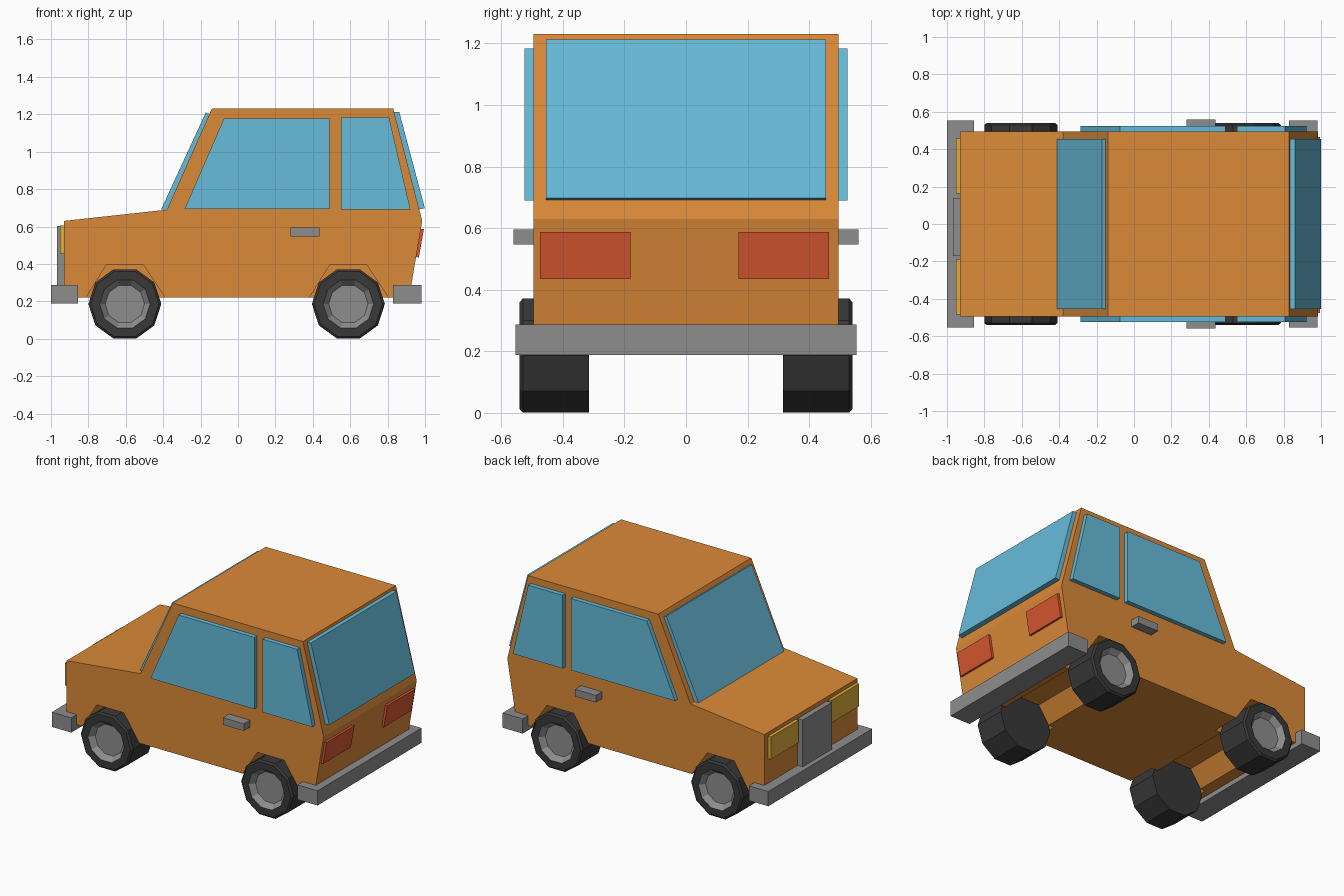
import bpy, bmesh, math

if "Cube" in bpy.data.objects:
    bpy.data.objects.remove(bpy.data.objects["Cube"])


def mat(name, r, g, b):
    m = bpy.data.materials.new(name)
    m.diffuse_color = (r, g, b, 1)
    m.use_nodes = True
    m.node_tree.nodes["Principled BSDF"].inputs["Base Color"].default_value = m.diffuse_color
    return m


ORANGE = mat("orange_paint", 0.71, 0.255, 0.04)
GLASS = mat("blue_glass", 0.135, 0.50, 0.70)
GREY = mat("grey_metal", 0.27, 0.27, 0.27)
RUBBER = mat("black_rubber", 0.04, 0.04, 0.04)
RED = mat("red_lamp", 0.70, 0.095, 0.032)
YELLOW = mat("yellow_lamp", 0.76, 0.42, 0.045)


def finish(name, bm, *mats):
    bmesh.ops.recalc_face_normals(bm, faces=bm.faces)
    me = bpy.data.meshes.new(name)
    bm.to_mesh(me)
    bm.free()
    for m in mats:
        me.materials.append(m)
    ob = bpy.data.objects.new(name, me)
    bpy.context.collection.objects.link(ob)
    return ob


def prism(name, pts, y0, y1, m):
    """Extrude an x-z outline from y0 to y1."""
    bm = bmesh.new()
    f = bm.faces.new([bm.verts.new((x, y0, z)) for x, z in pts])
    ext = bmesh.ops.extrude_face_region(bm, geom=[f])["geom"]
    bmesh.ops.translate(bm, vec=(0, y1 - y0, 0),
                        verts=[v for v in ext if isinstance(v, bmesh.types.BMVert)])
    return finish(name, bm, m)


def rect(x0, x1, z0, z1):
    return [(x0, z0), (x1, z0), (x1, z1), (x0, z1)]


def wheel(name, x, side):
    """Ten-sided lathe: tyre with a dished metal hub on the outer side."""
    rings = [(0.195, 0.315), (0.195, 0.53), (0.183, 0.54), (0.135, 0.54), (0.105, 0.505)]
    n, bm, rows = 10, bmesh.new(), []
    for r, y in rings:
        rows.append([bm.verts.new((x + r * math.cos(2 * math.pi * i / n), side * y,
                                   0.186 + r * math.sin(2 * math.pi * i / n)))
                     for i in range(n)])
    for k in range(len(rows) - 1):
        for i in range(n):
            j = (i + 1) % n
            f = bm.faces.new((rows[k][i], rows[k][j], rows[k + 1][j], rows[k + 1][i]))
            f.material_index = 1 if k == 3 else 0
    bm.faces.new(rows[0])
    bm.faces.new(rows[-1]).material_index = 1
    return finish(name, bm, RUBBER, GREY)


AXLES = {"front": -0.605, "rear": 0.59}

# Body shell with a shallow underside channel at each axle
outline = [(-0.93, 0.22)]
for ax in AXLES.values():
    outline += [(ax - 0.17, 0.22), (ax - 0.09, 0.33), (ax + 0.09, 0.33), (ax + 0.17, 0.22)]
outline += [(0.915, 0.22), (0.985, 0.63), (0.83, 1.23), (-0.14, 1.23),
            (-0.38, 0.69), (-0.93, 0.63)]
body = prism("body", outline, -0.495, 0.495, ORANGE)

# Wheel arches cut into the sides, and wheels
for end, ax in AXLES.items():
    for side, label in ((-1, "left"), (1, "right")):
        arch = [(ax - 0.253, 0.15), (ax - 0.208, 0.22), (ax - 0.10, 0.393),
                (ax + 0.10, 0.393), (ax + 0.215, 0.22), (ax + 0.26, 0.15)]
        cutter = prism(f"{end}_{label}_arch_cutter", arch, side * 0.30, side * 0.7, ORANGE)
        cutter.hide_render = True
        cutter.hide_viewport = True
        mod = body.modifiers.new("arch", "BOOLEAN")
        mod.operation = "DIFFERENCE"
        mod.solver = "EXACT"
        mod.object = cutter
        wheel(f"{end}_{label}_wheel", ax, side)

# Windscreen and rear window
prism("windscreen", [(-0.38, 0.69), (-0.412, 0.69), (-0.172, 1.21), (-0.149, 1.20)],
      -0.455, 0.455, GLASS)
prism("rear_window", [(0.969, 0.692), (0.999, 0.698), (0.862, 1.213), (0.834, 1.213)],
      -0.455, 0.455, GLASS)

# Side windows, door handles, lamps
for s, label in ((-1, "left"), (1, "right")):
    prism(f"{label}_front_window",
          [(-0.285, 0.695), (0.49, 0.695), (0.49, 1.178), (-0.075, 1.178)],
          s * 0.49, s * 0.525, GLASS)
    prism(f"{label}_rear_window",
          [(0.552, 0.69), (0.922, 0.69), (0.808, 1.183), (0.552, 1.183)],
          s * 0.49, s * 0.525, GLASS)
    prism(f"{label}_door_handle", rect(0.28, 0.435, 0.547, 0.595), s * 0.49, s * 0.56, GREY)
    prism(f"{label}_tail_lamp",
          [(0.945, 0.437), (0.967, 0.435), (0.994, 0.587), (0.97, 0.587)],
          s * 0.175 - 0.005, s * 0.47 - 0.005, RED)
    prism(f"{label}_headlamp", rect(-0.952, -0.92, 0.453, 0.605),
          s * 0.175 - 0.013, s * 0.47 - 0.013, YELLOW)

# Grille and bumpers
prism("grille", rect(-0.967, -0.92, 0.28, 0.602), -0.17, 0.14, GREY)
prism("front_bumper", rect(-1.0, -0.855, 0.188, 0.287), -0.553, 0.553, GREY)
prism("rear_bumper", rect(0.83, 0.98, 0.188, 0.287), -0.553, 0.553, GREY)
